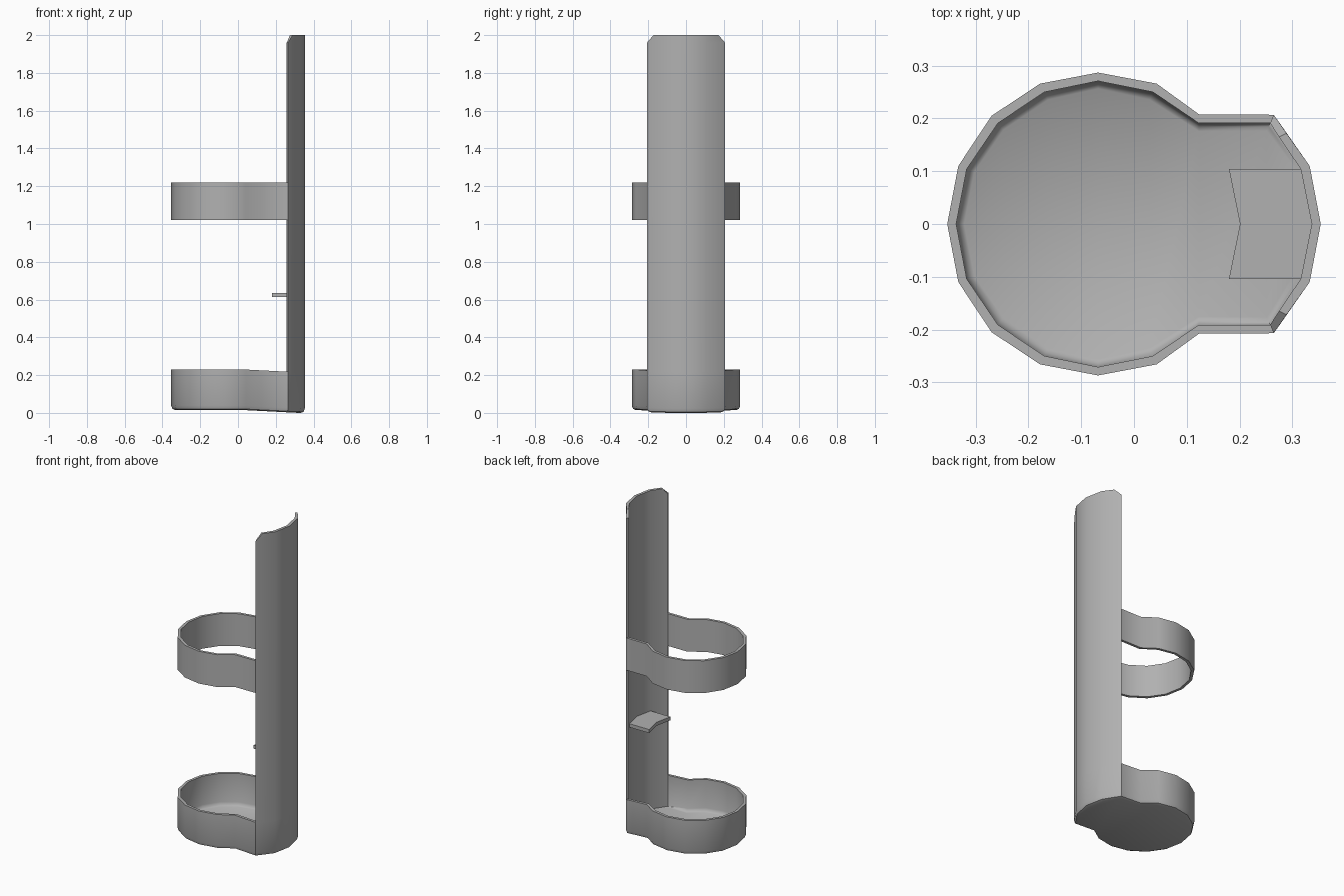
import bpy, bmesh
from math import radians

if "Cube" in bpy.data.objects:
    bpy.data.objects.remove(bpy.data.objects["Cube"])

# Half outlines (back centre -> front centre, y >= 0)
OUTER = [(.354, 0), (.333, .11), (.265, .207), (.123, .208), (.043, .266),
         (-.068, .287), (-.178, .266), (-.27, .205), (-.333, .11), (-.354, 0)]
INNER = [(.337, 0), (.316, .104), (.258, .191), (.123, .191), (.036, .25),
         (-.068, .271), (-.17, .25), (-.258, .191), (-.317, .104), (-.337, 0)]

# Dark grey used on every part
GREY = bpy.data.materials.new("dark_grey")
GREY.diffuse_color = (.44, .44, .44, 1)
GREY.use_nodes = True
GREY.node_tree.nodes["Principled BSDF"].inputs["Base Color"].default_value = GREY.diffuse_color


def mix(a, b, t):
    return [(p[0] + (q[0] - p[0]) * t, p[1] + (q[1] - p[1]) * t) for p, q in zip(a, b)]


def full(half):
    return half + [(x, -y) for x, y in half[-2:0:-1]]


def arc(half):
    return [(x, -y) for x, y in half[:0:-1]] + half


def finish(bm, name):
    bmesh.ops.recalc_face_normals(bm, faces=bm.faces[:])
    mesh = bpy.data.meshes.new(name)
    bm.to_mesh(mesh)
    bm.free()
    mesh.materials.append(GREY)
    ob = bpy.data.objects.new(name, mesh)
    bpy.context.collection.objects.link(ob)
    bpy.ops.object.select_all(action='DESELECT')
    ob.select_set(True)
    bpy.context.view_layer.objects.active = ob
    bpy.ops.object.shade_smooth_by_angle(angle=radians(40))
    return ob


def strip_shell(name, levels):
    """Solid open band: each level is (outer points, inner points, z)."""
    bm = bmesh.new()
    rows = [([bm.verts.new((x, y, z)) for x, y in o],
             [bm.verts.new((x, y, z)) for x, y in i]) for o, i, z in levels]
    n = len(rows[0][0])
    for (o0, i0), (o1, i1) in zip(rows, rows[1:]):
        for k in range(n - 1):
            bm.faces.new((o0[k], o0[k + 1], o1[k + 1], o1[k]))
            bm.faces.new((i0[k], i1[k], i1[k + 1], i0[k + 1]))
        for k in (0, n - 1):
            bm.faces.new((o0[k], o1[k], i1[k], i0[k]))
    for o, i in (rows[0], rows[-1]):
        for k in range(n - 1):
            bm.faces.new((o[k], i[k], i[k + 1], o[k + 1]))
    return finish(bm, name)


def dip(x):
    # The underside drops slightly toward the back plate
    t = min(max((x - .03) / .29, 0), 1)
    return .015 * (1 - t)


def rim(x):
    return .215 + dip(x)


def floor(h):
    # Rounded into the walls in front, a flat crease against the plate
    return lambda x: .026 if x > .2 else dip(x) + h


# Bottom cup: stacked loops outside, over the rim and down the inside
bm = bmesh.new()
sections = [(mix(OUTER, INNER, 1.3), dip),
            (mix(OUTER, INNER, .4), lambda x: dip(x) + .006),
            (OUTER, lambda x: dip(x) + .024),
            (OUTER, rim), (INNER, rim),
            (INNER, floor(.038)),
            (mix(OUTER, INNER, 1.4), floor(.022)),
            (mix(OUTER, INNER, 1.9), floor(.016))]
loops = [[bm.verts.new((x, y, f(x))) for x, y in full(h)] for h, f in sections]
N = len(loops[0])
for a, b in zip(loops, loops[1:]):
    for k in range(N):
        j = (k + 1) % N
        bm.faces.new((a[k], a[j], b[j], b[k]))
for loop in (loops[0], loops[-1]):
    for k in range(N // 2):
        quad = [loop[k], loop[k + 1], loop[-k - 1], loop[-k % N]]
        bm.faces.new(list(dict.fromkeys(quad)))
finish(bm, "bottom_cup")

# Tall curved back plate with clipped top corners
po, pi = arc(OUTER[:3]), arc(INNER[:3])
to = arc(OUTER[:2] + [(.289, .172)])
ti = arc(INNER[:2] + [(.275, .165)])
strip_shell("back_plate", [(po, pi, .21), (po, pi, 1.96), (to, ti, 2.0)])

# Holding ring, open where it meets the plate
ro = OUTER[2:] + [(x, -y) for x, y in OUTER[-2:1:-1]]
ri = INNER[2:] + [(x, -y) for x, y in INNER[-2:1:-1]]
strip_shell("holding_ring", [(ro, ri, 1.02), (ro, ri, 1.22)])

# Small shelf tab on the plate
so = arc([(.34, 0), (.318, .104)])
si = arc([(.201, 0), (.18, .104)])
strip_shell("shelf_tab", [(so, si, .613), (so, si, .635)])
